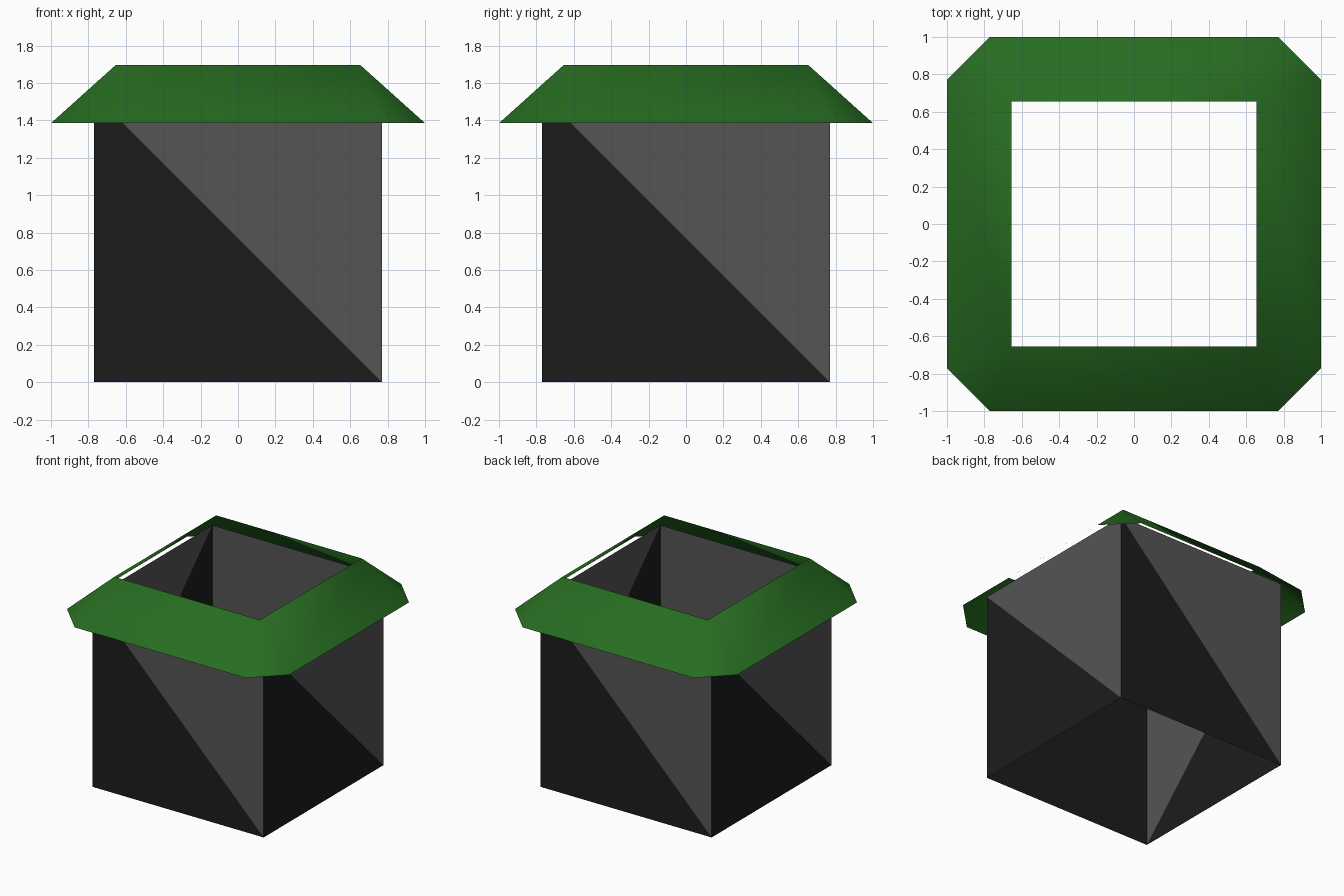
import bpy, bmesh
from math import pi
from mathutils import Matrix

if "Cube" in bpy.data.objects:
    bpy.data.objects.remove(bpy.data.objects["Cube"])


def material(name, color):
    m = bpy.data.materials.new(name)
    m.diffuse_color = (*color, 1)
    m.use_nodes = True
    m.node_tree.nodes["Principled BSDF"].inputs["Base Color"].default_value = m.diffuse_color
    return m


def four_sided(name, shapes, mats, smooth=False):
    """Repeat (points, material index) faces around z four times and weld them."""
    bm = bmesh.new()
    for k in range(4):
        turn = Matrix.Rotation(k * pi / 2, 3, 'Z')
        for points, slot in shapes:
            face = bm.faces.new([bm.verts.new(turn @ Matrix.Identity(3) @ bpy_vec(p)) for p in points])
            face.material_index = slot
            face.smooth = smooth
    bmesh.ops.remove_doubles(bm, verts=bm.verts, dist=0.001)
    mesh = bpy.data.meshes.new(name)
    bm.to_mesh(mesh)
    bm.free()
    for m in mats:
        mesh.materials.append(m)
    obj = bpy.data.objects.new(name, mesh)
    bpy.context.collection.objects.link(obj)
    return obj


def bpy_vec(p):
    from mathutils import Vector
    return Vector(p)


dark = material("dark", (0.012, 0.012, 0.012))
grey = material("grey", (0.09, 0.09, 0.09))
green = material("green", (0.02, 0.15, 0.015))

# Open square walls, each split diagonally into a dark and a grey triangle
w, h = 0.77, 1.54
four_sided("walls", [
    ([(-w, -w, 0), (w, -w, 0), (-w, -w, h)], 0),
    ([(w, -w, 0), (w, -w, h), (-w, -w, h)], 1),
], [dark, grey])

# Open sloping roof rim: octagonal eave rising to a square opening
t, eave, top = 0.655, 1.385, 1.695
four_sided("roof_rim", [
    ([(-w, -1, eave), (w, -1, eave), (t, -t, top), (-t, -t, top)], 0),
    ([(w, -1, eave), (1, -w, eave), (t, -t, top)], 0),
], [green], smooth=True)
